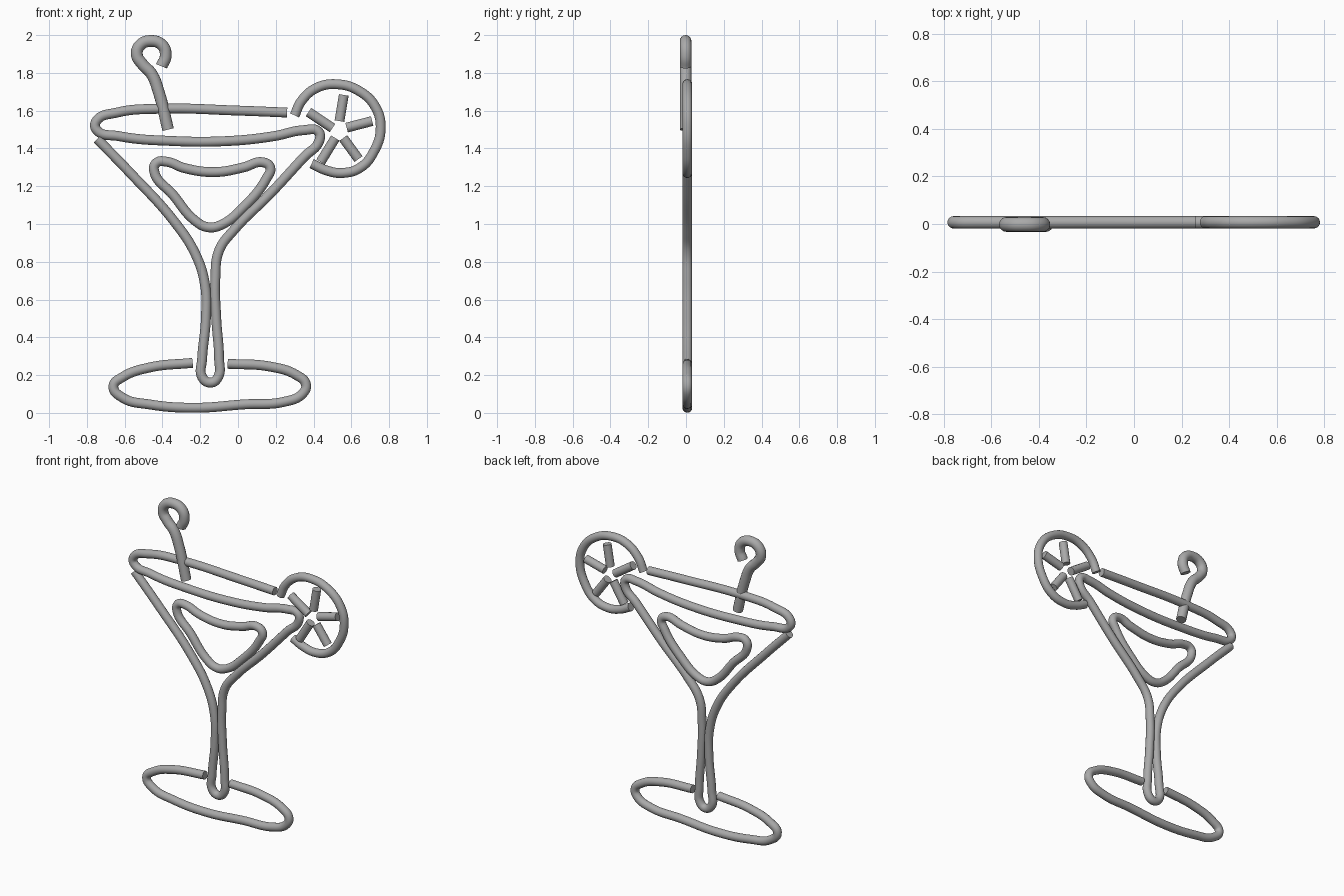
import bpy

default_cube = bpy.data.objects.get("Cube")
if default_cube:
    bpy.data.objects.remove(default_cube, do_unlink=True)

# One grey for every tube
grey = bpy.data.materials.new("tube grey")
grey.use_nodes = True
colour = (0.4, 0.4, 0.4, 1.0)
grey.diffuse_color = colour
grey.node_tree.nodes["Principled BSDF"].inputs["Base Color"].default_value = colour

TUBE_RADIUS = 0.026
TUBE_DEPTH = 0.007


def tube(name, points, radius=TUBE_RADIUS, depth=TUBE_DEPTH, closed=False):
    """Sweep a round tube along a smooth path of (x, z) points."""
    curve = bpy.data.curves.new(name, "CURVE")
    curve.dimensions = "3D"
    curve.resolution_u = 8
    curve.bevel_depth = radius
    curve.bevel_resolution = 6
    curve.use_fill_caps = not closed
    spline = curve.splines.new("BEZIER")
    spline.bezier_points.add(len(points) - 1)
    spline.use_cyclic_u = closed
    for knot, (x, z) in zip(spline.bezier_points, points):
        knot.co = (x, depth, z)
        knot.handle_left_type = knot.handle_right_type = "AUTO"
    curve.materials.append(grey)

    # Turn the swept path into a smooth mesh with crisp end caps
    tube_object = bpy.data.objects.new(name, curve)
    bpy.context.collection.objects.link(tube_object)
    bpy.ops.object.select_all(action="DESELECT")
    tube_object.select_set(True)
    bpy.context.view_layer.objects.active = tube_object
    bpy.ops.object.convert(target="MESH")
    bpy.ops.object.shade_smooth_by_angle()
    return bpy.context.object


# Glass outline: rim loop, right side, stem and left side in one bent tube
rim = [(.26, 1.59), (.01, 1.6), (-.42, 1.61), (-.64, 1.59), (-.75, 1.545),
       (-.75, 1.5), (-.63, 1.465), (-.36, 1.44), (-.04, 1.44), (.19, 1.465),
       (.35, 1.497), (.425, 1.49), (.43, 1.44)]
right_side = [(.35, 1.355), (.17, 1.16), (-.02, .97), (-.1, .86), (-.12, .71),
              (-.115, .5), (-.1, .285)]
stem_bottom = [(-.105, .19), (-.145, .16), (-.19, .19)]
left_side = [(-.19, .285), (-.17, .5), (-.175, .68), (-.225, .84),
             (-.335, 1.01), (-.575, 1.275), (-.745, 1.45)]
tube("glass_outline", rim + right_side + stem_bottom + left_side)

# Drink inside the bowl
tube("drink_outline",
     [(-.445, 1.285), (-.43, 1.325), (-.38, 1.33), (-.28, 1.295), (-.12, 1.275),
      (.03, 1.3), (.13, 1.327), (.17, 1.3), (.15, 1.24), (.03, 1.09),
      (-.09, .995), (-.16, .983), (-.23, 1.02), (-.34, 1.15)],
     closed=True)

# Foot of the glass
tube("foot_ring",
     [(-.24, .265), (-.47, .24), (-.61, .19), (-.66, .14), (-.61, .08),
      (-.47, .045), (-.23, .027), (.03, .045), (.25, .06), (.34, .1),
      (.36, .15), (.31, .2), (.17, .245), (-.055, .26)])

# Citrus slice: open rind and five segment lines
tube("slice_rind",
     [(.3, 1.575), (.335, 1.65), (.415, 1.72), (.52, 1.74), (.64, 1.705),
      (.73, 1.615), (.755, 1.5), (.72, 1.385), (.65, 1.3), (.55, 1.27),
      (.465, 1.285), (.39, 1.32)])
segments = [((.537, 1.545), (.56, 1.683)), ((.575, 1.51), (.71, 1.545)),
            ((.557, 1.455), (.638, 1.344)), ((.515, 1.455), (.437, 1.328)),
            ((.5, 1.508), (.373, 1.593))]
for number, ends in enumerate(segments, start=1):
    tube(f"slice_segment_{number}", ends)

# Stirrer with a curled top, slightly thicker and further forward
tube("stirrer",
     [(-.405, 1.835), (-.383, 1.89), (-.4, 1.945), (-.46, 1.969),
      (-.52, 1.945), (-.535, 1.895), (-.505, 1.845), (-.458, 1.795),
      (-.42, 1.7), (-.37, 1.5)],
     radius=0.031, depth=-0.002)
